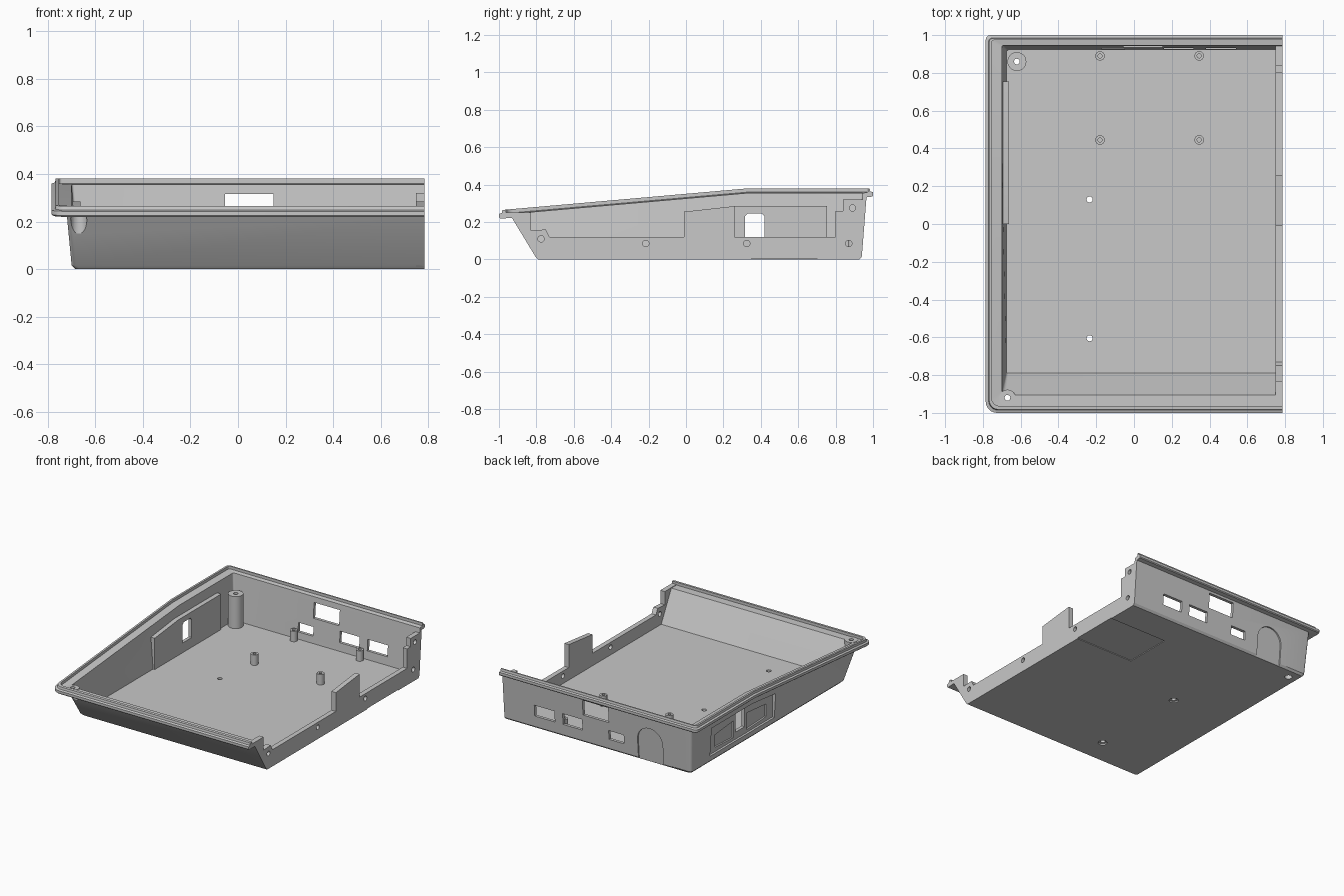
import bpy, bmesh, math

cube = bpy.data.objects.get("Cube")
if cube:
    bpy.data.objects.remove(cube, do_unlink=True)

grey = bpy.data.materials.new("plain_grey")
grey.use_nodes = True
grey.diffuse_color = (0.58, 0.58, 0.58, 1)
grey.node_tree.nodes["Principled BSDF"].inputs["Base Color"].default_value = (0.58, 0.58, 0.58, 1)

BEND = 0.33      # where the sloped rim becomes level
CUT = 0.785      # open side of the tray


def rim(y):
    return 0.38 - 0.088 * max(0, BEND - y)


def finish(name, bm):
    bmesh.ops.recalc_face_normals(bm, faces=bm.faces[:])
    if bm.calc_volume(signed=True) < 0:
        bmesh.ops.reverse_faces(bm, faces=bm.faces[:])
    mesh = bpy.data.meshes.new(name)
    bm.to_mesh(mesh)
    bm.free()
    mesh.materials.append(grey)
    ob = bpy.data.objects.new(name, mesh)
    bpy.context.collection.objects.link(ob)
    return ob


def prism(name, pts, axis, lo, hi, lean=0):
    """Extrude a 2D outline along an axis; lean shears y with height."""
    bm = bmesh.new()

    def place(p, d):
        x, y, z = {"x": (d, *p), "y": (p[0], d, p[1]), "z": (*p, d)}[axis]
        return bm.verts.new((x, y + lean * z, z))

    a, b = [[place(p, d) for p in pts] for d in (lo, hi)]
    bm.faces.new(a)
    bm.faces.new(b)
    for i in range(len(a)):
        j = (i + 1) % len(a)
        bm.faces.new((a[i], a[j], b[j], b[i]))
    return finish(name, bm)


def circle(u, v, r, n=28):
    return [(u + r * math.cos(2 * math.pi * i / n), v + r * math.sin(2 * math.pi * i / n)) for i in range(n)]


def rect(u0, u1, v0, v1):
    return [(u0, v0), (u1, v0), (u1, v1), (u0, v1)]


def loft(name, rings, right):
    """Stack of tray outlines: left x, front y, back y, height, follows rim, corner radii."""
    bm = bmesh.new()
    loops = []
    for x0, yf, yb, z, follow, rf, rb in rings:
        pts = [(right, yf)]
        for r, cy, start in ((rf, yf + rf, 270), (rb, yb - rb, 180)):
            for i in range(7):
                a = math.radians(start - 15 * i)
                pts.append((x0 + r + r * math.cos(a), cy + r * math.sin(a)))
            if start == 270:
                pts.append((x0, BEND))
        pts += [(right, yb), (right, BEND)]
        loops.append([bm.verts.new((x, y, z + (rim(y) if follow else 0))) for x, y in pts])
    n = len(loops[0])
    for a, b in zip(loops, loops[1:]):
        for i in range(n):
            j = (i + 1) % n
            bm.faces.new((a[i], a[j], b[j], b[i]))
    for l in (loops[0], loops[-1]):
        bm.faces.new(l[:9] + [l[-1]])
        bm.faces.new(l[8:])
    bmesh.ops.triangulate(bm, faces=bm.faces[:])
    return finish(name, bm)


def boolean(ob, tool, op="DIFFERENCE", keep=False):
    bpy.context.view_layer.objects.active = ob
    mod = ob.modifiers.new("cut", "BOOLEAN")
    mod.operation, mod.solver, mod.object = op, "EXACT", tool
    bpy.ops.object.modifier_apply(modifier=mod.name)
    if not keep:
        bpy.data.objects.remove(tool, do_unlink=True)


def cut(obs, *args, **kw):
    tool = prism("cutter", *args, **kw)
    for ob in obs:
        boolean(ob, tool, keep=True)
    bpy.data.objects.remove(tool, do_unlink=True)


# Tray shell: outer form with lip, hollowed by the cavity with its shelf
OUTER = [
    (-0.685, -0.79, 0.928, 0, False, 0.02, 0.02),
    (-0.70, -0.805, 0.94, 0.015, False, 0.02, 0.02),
    (-0.72, -0.93, 0.965, -0.048, True, 0.03, 0.02),
    (-0.778, -0.995, 0.995, -0.044, True, 0.06, 0.025),
    (-0.785, -1.0, 1.0, -0.038, True, 0.06, 0.025),
    (-0.785, -1.0, 1.0, -0.02, True, 0.06, 0.025),
    (-0.77, -0.985, 0.985, -0.016, True, 0.05, 0.02),
    (-0.767, -0.982, 0.982, 0, True, 0.05, 0.02),
]
CAVITY = [
    (-0.675, -0.79, 0.92, 0.03, False, 0.01, 0.01),
    (-0.70, -0.905, 0.945, -0.025, True, 0.02, 0.01),
    (-0.753, -0.963, 0.973, -0.02, True, 0.04, 0.012),
    (-0.753, -0.963, 0.973, 0.1, True, 0.04, 0.012),
]
shell = loft("tray_shell", OUTER, CUT)
form = loft("outer_form", OUTER, CUT)
boolean(shell, loft("cavity", CAVITY, 1.0))

# Low wall along the open side, with its raised tab and end posts
ridge = prism("side_ridge", [
    (-0.97, 0.01), (-0.97, 0.25), (-0.83, 0.25), (-0.83, 0.155), (-0.75, 0.16), (-0.73, 0.12),
    (-0.01, 0.12), (-0.01, 0.255), (0.26, 0.285), (0.26, 0.12), (0.80, 0.12), (0.80, 0.26),
    (0.84, 0.26), (0.84, 0.32), (0.955, 0.32), (0.95, 0.01)], "x", 0.75, 0.9)
boolean(ridge, form, "INTERSECT", True)
for y, z in ((-0.775, 0.11), (-0.215, 0.085), (0.325, 0.085), (0.87, 0.085), (0.89, 0.275)):
    cut([ridge], circle(y, z, 0.017, 20), "x", 0.7, 0.9)

# Thick panel inside the side wall
panel = prism("side_panel", [(0, 0.01), (0.755, 0.01), (0.755, 0.285), (0.27, 0.285), (0, 0.255)],
              "x", -0.705, -0.662)
boolean(panel, form, "INTERSECT", True)

# Screw bosses
back_boss = prism("back_screw_boss", circle(-0.62, 0.86, 0.05), "z", 0.01, 0.26)
front_boss = prism("front_screw_boss", circle(-0.67, -0.92, 0.043), "z", 0.04, 0.25)
boolean(front_boss, form, "INTERSECT")
for ob, x, y, bore, top in ((back_boss, -0.62, 0.86, 0.025, 0.235), (front_boss, -0.67, -0.92, 0.034, 0.235)):
    cut([shell, ob], circle(x, y, bore), "z", -0.1, top)
    cut([shell, ob], circle(x, y, 0.015, 20), "z", 0.1, 0.5)

# Board standoffs
standoffs = []
for x in (-0.18, 0.345):
    for y in (0.445, 0.89):
        post = prism("board_standoff", circle(x, y, 0.025), "z", 0.01, 0.105)
        cut([post], circle(x, y, 0.011, 16), "z", 0.05, 0.2)
        standoffs.append(post)

# Floor screw holes with countersinks, and the shallow underside recess
for y in (0.13, -0.605):
    cut([shell], circle(-0.235, y, 0.016, 20), "z", -0.1, 0.1)
    cut([shell], circle(-0.235, y, 0.03), "z", -0.1, 0.01)
cut([shell], rect(0.32, 0.9, 0.35, 0.70), "z", -0.1, 0.005)

# Connector openings in the back wall
for x0, x1, z0, z1 in ((-0.055, 0.15, 0.205, 0.315), (-0.17, -0.05, 0.08, 0.145),
                       (0.16, 0.315, 0.09, 0.17), (0.38, 0.54, 0.09, 0.17)):
    cut([shell], rect(x0, x1, z0, z1), "y", 0.85, 1.1)

# Arched recess in the back wall
arch = [(-0.48, -0.1), (-0.28, -0.1)]
arch += [(-0.38 + 0.1 * math.cos(math.pi * i / 16), 0.15 + 0.1 * math.sin(math.pi * i / 16)) for i in range(17)]
cut([shell], arch, "y", 0.929, 1.1, lean=0.078)

# Side recess, its two finger pockets and the window
cut([shell, panel], [(0.0, 0.05), (0.73, 0.05), (0.73, 0.255), (0.27, 0.255), (0.0, 0.225)], "x", -0.9, -0.686)
for pocket in ([(0.07, 0.08), (0.29, 0.07), (0.29, 0.19), (0.07, 0.17)],
               [(0.44, 0.07), (0.65, 0.08), (0.65, 0.17), (0.44, 0.19)]):
    cut([shell, panel], pocket, "x", -0.9, -0.674)
cut([shell, panel], [(0.315, 0.10), (0.42, 0.10), (0.42, 0.23), (0.405, 0.245), (0.33, 0.245), (0.315, 0.23)],
    "x", -0.9, -0.5)

# Smooth round parts, keep edges sharp
for ob in [shell, ridge, panel, back_boss, front_boss] + standoffs:
    bpy.ops.object.select_all(action="DESELECT")
    ob.select_set(True)
    bpy.context.view_layer.objects.active = ob
    bpy.ops.object.shade_smooth_by_angle(angle=math.radians(25))
